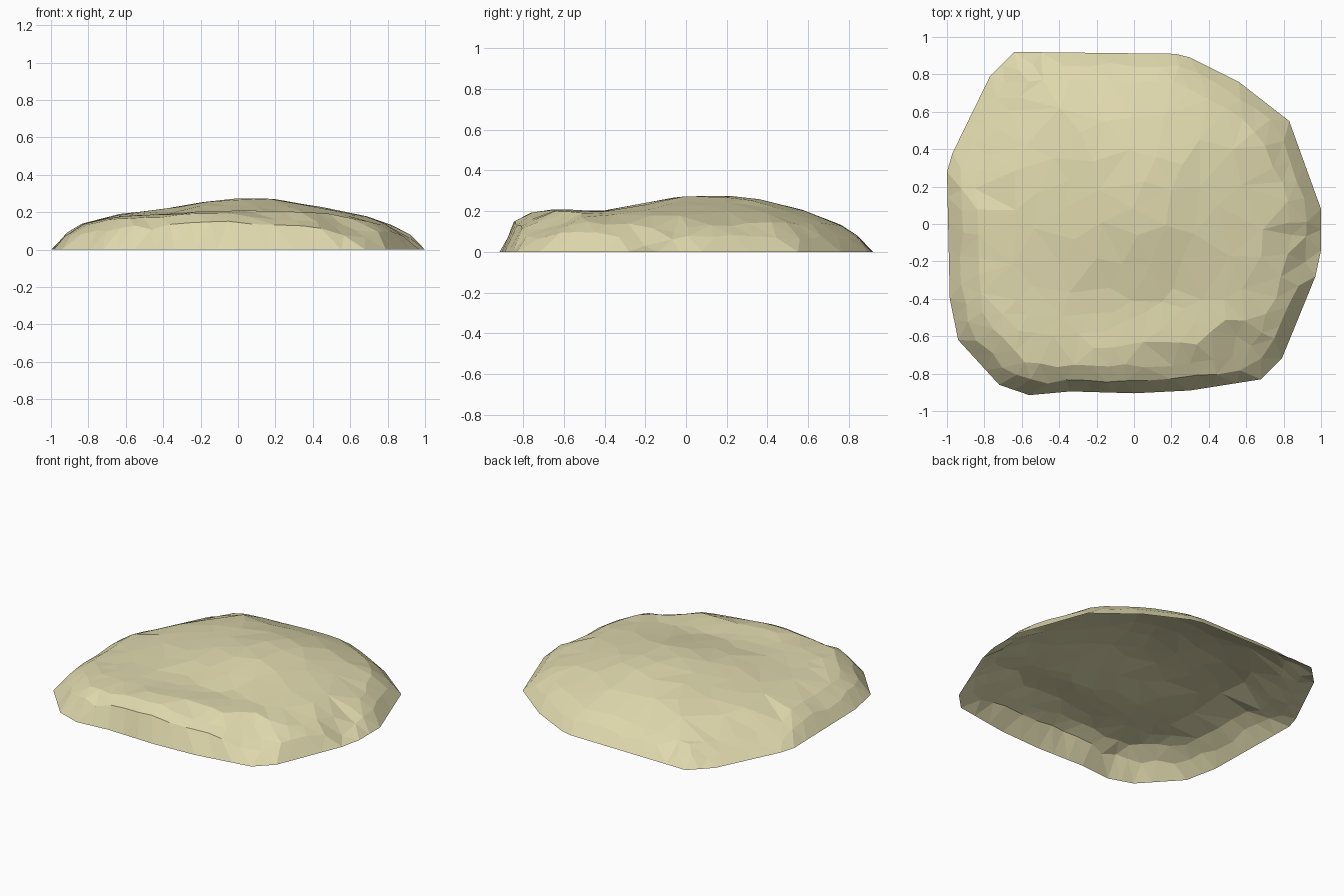
import bpy, bmesh, math, random
from mathutils import Matrix, Vector
from mathutils.geometry import delaunay_2d_cdt, intersect_point_line

cube = bpy.data.objects.get("Cube")
if cube:
    bpy.data.objects.remove(cube, do_unlink=True)
random.seed(4)

# Ground outline, clockwise from the back left corner
OUTLINE = [Vector(p) for p in (
    (-.64, .92), (.22, .91), (.3, .89), (.56, .76), (.83, .55), (1, .08),
    (1, -.14), (.97, -.28), (.86, -.55), (.79, -.72), (.68, -.83), (.3, -.89),
    (0, -.905), (-.34, -.895), (-.56, -.915), (-.72, -.86), (-.94, -.62),
    (-.985, -.4), (-1, .28), (-.97, .38), (-.77, .79))]
OUTLINE.reverse()

# Height limits across x, across y and by distance from the rim
ACROSS = ((-1, .12), (-.73, .192), (-.6, .205), (-.43, .215), (-.2, .275), (.02, .332),
          (.15, .325), (.4, .255), (.6, .207), (.77, .175), (1, .12))
ALONG = ((-.92, .2), (-.65, .213), (-.43, .203), (-.3, .22), (-.05, .302),
         (.2, .332), (.32, .334), (.45, .284), (.6, .235), (.75, .175), (.92, .11))
RIM = ((0, 0), (.08, .092), (.17, .152), (.3, .21), (.5, .28), (.8, .36))

# Sloping cuts over the front left and back right corners, along the diagonal
DIAGONAL = Matrix.Rotation(math.radians(-35), 2)
FRONT_CUT = ((-1.1, .3), (-.54, .45), (-.1, .535), (.09, .51), (.25, .53),
             (.53, .443), (.63, .35), (.77, .314), (1, .27))
BACK_CUT = ((-1.1, .29), (-.65, .385), (0, .534), (.39, .432), (.69, .345), (1, .27))


def interpolate(table, t):
    for (a, u), (b, v) in zip(table, table[1:]):
        if t <= b:
            return u + (v - u) * max(0, t - a) / (b - a)
    return table[-1][1]


def clamp(t):
    return min(1, max(0, t))


def sides(loop):
    return zip(loop, loop[1:] + loop[:1])


def rim_distance(p):
    best = 9
    for a, b in sides(OUTLINE):
        t = intersect_point_line(p, a, b)[1]
        best = min(best, (p - a.lerp(b, clamp(t))).length)
    return best


def inside(p):
    hit = False
    for a, b in sides(OUTLINE):
        if (a.y > p.y) != (b.y > p.y):
            if p.x < a.x + (p.y - a.y) * (b.x - a.x) / (b.y - a.y):
                hit = not hit
    return hit


def height(p):
    d = rim_distance(p)
    if d < .003:
        return 0
    # The middle of the front is steeper than the corners
    steep = 1 + 2 * clamp((-p.y - .3) / .5) * clamp(1.4 - 1.6 * abs(p.x - .1))
    limits = (interpolate(ACROSS, p.x), interpolate(ALONG, p.y),
              interpolate(RIM, d * steep))
    soft = sum(max(h, .001) ** -6 for h in limits) ** (-1 / 6)
    q = DIAGONAL @ p
    cut = min(interpolate(FRONT_CUT, q.x) + .46 * q.y,
              interpolate(BACK_CUT, q.x) - .46 * q.y)
    return max(.01, min(soft, cut) + random.uniform(-.003, .003))


# Rim points and two irregular rings that shape the shoulder
rim = []
for a, b in sides(OUTLINE):
    count = math.ceil((b - a).length / .16)
    rim += [a.lerp(b, i / count) for i in range(count)]
points = list(rim)
for scale in (.93, .84):
    for a, b in sides(rim):
        p = a.lerp(b, random.uniform(.35, .65)) * (scale + random.uniform(-.012, .012))
        if all((p - q).length > .045 for q in points):
            points.append(p)

# Scattered points, closer together towards the front
for _ in range(2500):
    p = Vector((random.uniform(-1, 1), random.uniform(-.92, .92)))
    gap = .09 if p.y < -.4 else .14
    if inside(p) and rim_distance(p) > .1 and all((p - q).length > gap for q in points):
        points.append(p)

# Open faceted shell
verts, _, faces, *_ = delaunay_2d_cdt(points, [], [list(range(len(rim)))], 1, 1e-5)
mesh = bpy.data.meshes.new("rock_mound")
mesh.from_pydata([(v.x, v.y, height(v)) for v in verts], [], faces)
bm = bmesh.new()
bm.from_mesh(mesh)
for f in bm.faces:
    f.normal_update()
    if f.normal.z < 0:
        f.normal_flip()
    f.smooth = False
bm.to_mesh(mesh)
bm.free()

# Pale sand colour
sand = bpy.data.materials.new("pale_sand")
sand.use_nodes = True
color = (.74, .69, .42, 1)
sand.diffuse_color = color
shader = next(n for n in sand.node_tree.nodes if n.type == 'BSDF_PRINCIPLED')
shader.inputs["Base Color"].default_value = color
shader.inputs["Roughness"].default_value = .9
mesh.materials.append(sand)

mound = bpy.data.objects.new("rock_mound", mesh)
bpy.context.collection.objects.link(mound)
